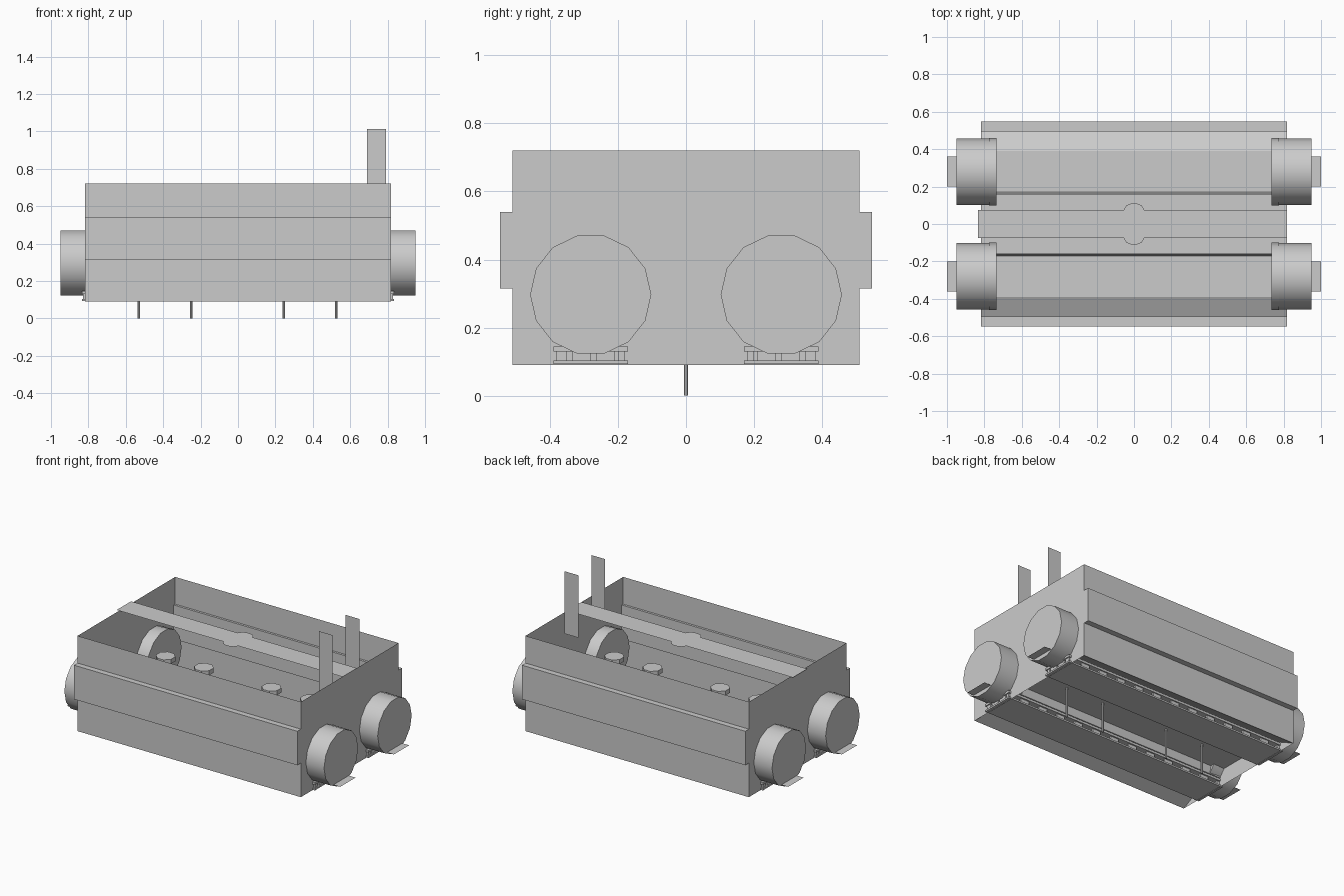
import bpy, math
from mathutils import Vector

if "Cube" in bpy.data.objects:
    bpy.data.objects.remove(bpy.data.objects["Cube"])


def make(name, verts, faces, smooth=False):
    me = bpy.data.meshes.new(name)
    me.from_pydata([tuple(v) for v in verts], [], faces)
    me.update()
    if smooth:
        me.shade_smooth()
        me.set_sharp_from_angle(angle=math.radians(40))
    ob = bpy.data.objects.new(name, me)
    bpy.context.collection.objects.link(ob)
    return ob


def boxes(name, ranges):
    """One object made from several (x0, x1, y0, y1, z0, z1) boxes."""
    verts, faces = [], []
    for x0, x1, y0, y1, z0, z1 in ranges:
        x0, x1 = sorted((x0, x1))
        y0, y1 = sorted((y0, y1))
        n = len(verts)
        verts += [(x, y, z) for z in (z0, z1)
                  for x, y in ((x0, y0), (x1, y0), (x1, y1), (x0, y1))]
        faces += [[n + i for i in f] for f in
                  ((3, 2, 1, 0), (4, 5, 6, 7), (0, 1, 5, 4),
                   (1, 2, 6, 5), (2, 3, 7, 6), (3, 0, 4, 7))]
    return make(name, verts, faces)


def lathe(name, center, axis, profile, sides, turn=0.5):
    """Closed round solid; profile is (distance along axis, radius)."""
    verts, faces = [], []
    for d, r in profile:
        for i in range(sides):
            a = 2 * math.pi * (i + turn) / sides
            c, s = r * math.cos(a), r * math.sin(a)
            off = (d, s, c) if axis == 'X' else (c, s, d)
            verts.append(Vector(center) + Vector(off))
    for k in range(len(profile) - 1):
        for i in range(sides):
            j = (i + 1) % sides
            faces.append([k * sides + i, k * sides + j,
                          (k + 1) * sides + j, (k + 1) * sides + i])
    last = (len(profile) - 1) * sides
    faces += [list(range(sides))[::-1], [last + i for i in range(sides)]]
    if (axis == 'X') != (profile[0][0] > profile[-1][0]):
        faces = [f[::-1] for f in faces]
    return make(name, verts, faces, True)


X, Y, Z0, Z1 = 0.817, 0.51, 0.09, 0.72

# Thin open-topped housing walls
ring = [(-X, -Y), (X, -Y), (X, Y), (-X, Y)]
make("housing_walls", [(x, y, z) for z in (Z0, Z1) for x, y in ring],
     [[i, (i + 1) % 4, 4 + (i + 1) % 4, 4 + i] for i in range(4)])

# Stepped floor sheet
half = [(-Y, Z0), (-0.39, 0.15), (-0.17, 0.15), (-0.16, 0.2)]
prof = half + [(-y, z) for y, z in reversed(half)]
n = len(prof)
make("floor", [(x, y, z) for x in (-X, X) for y, z in prof],
     [[i, i + n, i + n + 1, i + 1] for i in range(n - 1)])

# Carry strip across the top with a round middle
edge = [(-0.835, 0.075), (-0.055, 0.075), (-0.04, 0.1), (-0.015, 0.11),
        (0.015, 0.11), (0.04, 0.1), (0.055, 0.075), (X, 0.075)]
m = len(edge)
make("top_strip", [(x, s * y, 0.72) for s in (-1, 1) for x, y in edge],
     [[i, i + 1, m + i + 1, m + i] for i in range(m - 1)])

for s, side in ((-1, "front"), (1, "back")):
    # Raised side panel
    boxes(side + "_panel", [(-X, X, s * 0.495, s * 0.547, 0.315, 0.54)])
    # Upright flat blade
    y = s * 0.14
    make(side + "_blade",
         [(0.69, y, 0.6), (0.79, y, 0.6), (0.79, y, 1.013), (0.69, y, 1.013)],
         [[0, 1, 2, 3]])
    # Vent rail: two plates with spacer blocks between
    parts = [(-0.835, 0.835, s * 0.17, s * 0.39, 0.13, 0.145),
             (-0.835, 0.835, s * 0.17, s * 0.39, 0.093, 0.104)]
    for i in range(11):
        x = -0.7 + 0.14 * i
        for yy in (0.18, 0.37):
            parts.append((x - 0.03, x + 0.03, s * yy, s * (yy + 0.012), 0.104, 0.13))
    for e in (-1, 1):
        for a, b in ((0.18, 0.2), (0.21, 0.265), (0.28, 0.335), (0.35, 0.38)):
            parts.append((e * 0.8, e * 0.828, s * a, s * b, 0.104, 0.13))
    boxes(side + "_vent_rail", parts)

    # Round end ports with a collar and a flat pull tab
    for e, end in ((-1, "left"), (1, "right")):
        yc = s * 0.28
        lathe(f"{side}_{end}_port", (0, yc, 0.297), 'X',
              [(e * 0.735, 0.18), (e * 0.775, 0.18), (e * 0.776, 0.178),
               (e * 0.95, 0.178)], 14)
        make(f"{side}_{end}_tab",
             [(e * 0.94, yc - 0.08, 0.15), (e * 1.0, yc - 0.08, 0.15),
              (e * 1.0, yc + 0.08, 0.15), (e * 0.94, yc + 0.08, 0.15)],
             [[0, 1, 2, 3]])

# Vertical pins with faceted caps inside
for k, x in enumerate((-0.53, -0.25, 0.245, 0.525)):
    lathe(f"pin_{k + 1}", (x, 0, 0), 'Z', [(0, 0.007), (0.45, 0.007)], 8)
    lathe(f"pin_cap_{k + 1}", (x, 0, 0), 'Z', [(0.44, 0.06), (0.47, 0.06)], 8)
